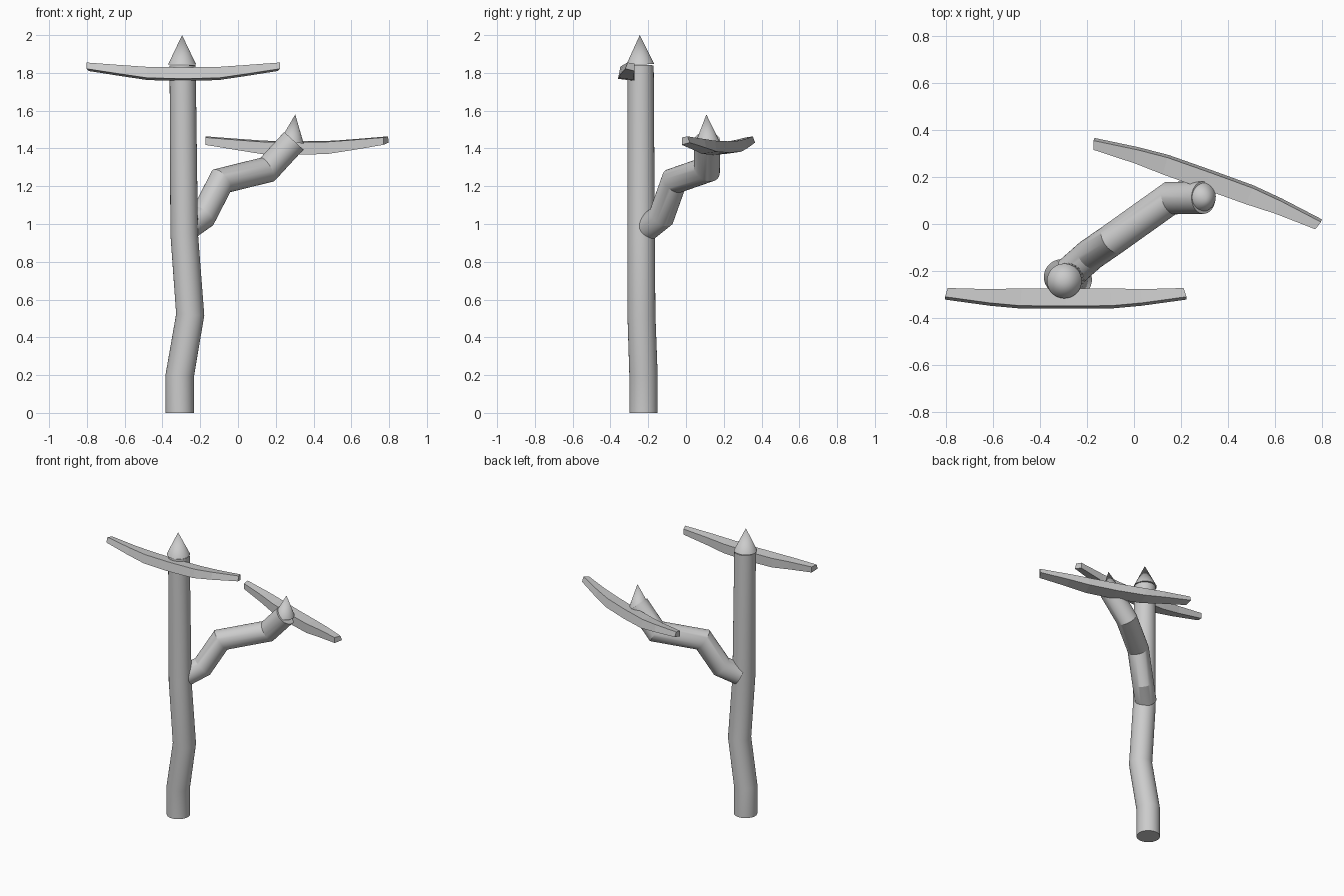
import bpy, bmesh, math
from mathutils import Vector, Matrix

if "Cube" in bpy.data.objects:
    bpy.data.objects.remove(bpy.data.objects["Cube"])


def finish(name, bm, smooth=True):
    bmesh.ops.recalc_face_normals(bm, faces=bm.faces)
    mesh = bpy.data.meshes.new(name)
    bm.to_mesh(mesh)
    bm.free()
    ob = bpy.data.objects.new(name, mesh)
    bpy.context.collection.objects.link(ob)
    if smooth:
        bpy.ops.object.select_all(action='DESELECT')
        ob.select_set(True)
        bpy.context.view_layer.objects.active = ob
        bpy.ops.object.shade_smooth_by_angle(angle=math.radians(25))
    return ob


def skin(bm, rings):
    n = len(rings[0])
    for a, b in zip(rings, rings[1:]):
        for i in range(n):
            j = (i + 1) % n
            bm.faces.new((a[i], a[j], b[j], b[i]))
    bm.faces.new(rings[0])
    bm.faces.new(rings[-1])


def pipe(name, path, radii, sides=32):
    """Round pipe with mitred joints; each ring is slid along to the next joint plane."""
    pts = [Vector(p) for p in path]
    dirs = [(b - a).normalized() for a, b in zip(pts, pts[1:])]
    rot = dirs[0].to_track_quat('Z', 'Y')
    ring = [pts[0] + rot @ Vector((math.cos(t), math.sin(t), 0)) * radii[0]
            for t in (2 * math.pi * i / sides for i in range(sides))]
    bm = bmesh.new()
    rings = [[bm.verts.new(v) for v in ring]]
    for k, d in enumerate(dirs):
        p = pts[k + 1]
        nrm = d if k + 1 == len(dirs) else (d + dirs[k + 1]).normalized()
        ring = [v + d * ((p - v).dot(nrm) / d.dot(nrm)) for v in ring]
        s = radii[k + 1] / radii[k]
        ring = [p + (v - p) * s for v in ring]
        rings.append([bm.verts.new(v) for v in ring])
    skin(bm, rings)
    return finish(name, bm)


def spike(name, base, tip, radius):
    base, tip = Vector(base), Vector(tip)
    axis = tip - base
    m = Matrix.Translation((base + tip) / 2) @ axis.to_track_quat('Z', 'Y').to_matrix().to_4x4()
    bm = bmesh.new()
    bmesh.ops.create_cone(bm, cap_ends=True, segments=32, radius1=radius, radius2=0,
                          depth=axis.length, matrix=m)
    return finish(name, bm)


def crossarm(name, loc, angle):
    """Bowed bar; half stations: x, front y, back y, bottom z, top z."""
    half = [(0.507, -0.024, 0.025, 0.053, 0.098),
            (0.32, -0.05, 0.02, 0.024, 0.084),
            (0.19, -0.062, 0.024, 0.005, 0.075),
            (0.0, -0.063, 0.024, 0.0, 0.072)]
    full = [(-x, *r) for x, *r in half] + half[-2::-1]
    bm = bmesh.new()
    rings = []
    for x, f, b, lo, hi in full:
        fan = x * 0.012
        rings.append([bm.verts.new(v) for v in (
            (x + fan, f, lo + 0.012), (x - fan, b, lo),
            (x - fan, b, hi - 0.006), (x + fan, f + 0.012, hi))])
    skin(bm, rings)
    bm.transform(Matrix.Translation(loc) @ Matrix.Rotation(math.radians(angle), 4, 'Z'))
    return finish(name, bm, smooth=False)


# main post with a slight kink
pipe("post", [(-0.308, -0.225, 0), (-0.308, -0.225, 0.2), (-0.253, -0.236, 0.52),
              (-0.285, -0.238, 0.95), (-0.293, -0.24, 1.84)],
     [0.075, 0.075, 0.074, 0.073, 0.069])
spike("post_spike", (-0.296, -0.242, 1.845), (-0.296, -0.245, 2.0), 0.074)

# side branch
pipe("branch", [(-0.27, -0.205, 0.98), (-0.185, -0.13, 1.04), (-0.088, -0.063, 1.228),
                (0.155, 0.11, 1.288), (0.295, 0.112, 1.44)],
     [0.069, 0.069, 0.069, 0.069, 0.069])
spike("branch_spike", (0.285, 0.114, 1.435), (0.303, 0.108, 1.58), 0.063)

# two bowed crossarms
crossarm("post_crossarm", (-0.29, -0.297, 1.757), 0)
crossarm("branch_crossarm", (0.307, 0.17, 1.366), 160.3)
